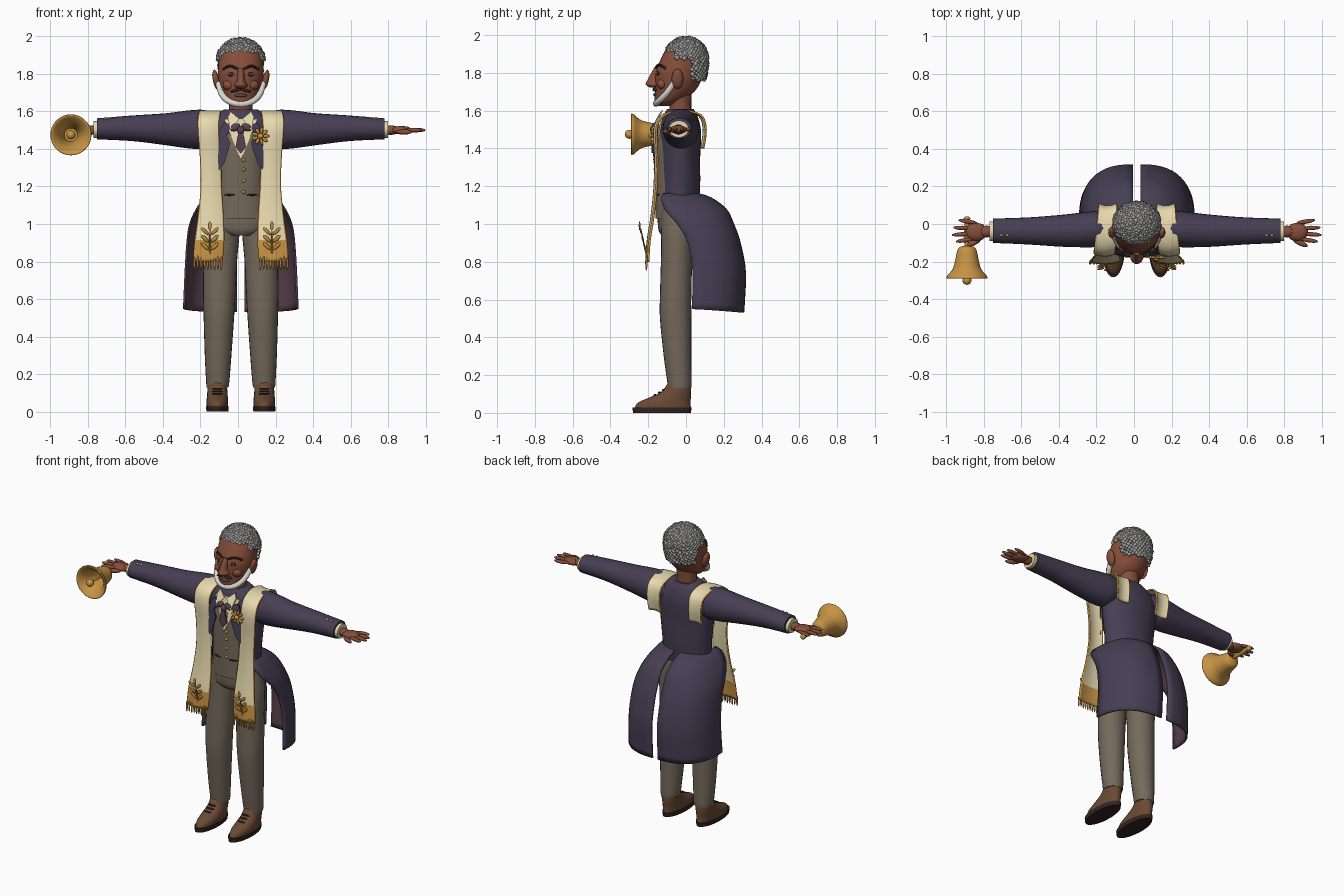
import bpy, bmesh, math, random
from mathutils import Matrix, Vector, Euler

random.seed(4)
if "Cube" in bpy.data.objects:
    bpy.data.objects.remove(bpy.data.objects["Cube"])
made = []


def material(name, *rgb):
    lin = [((c / 255 + .055) / 1.055) ** 2.4 for c in rgb] + [1]
    m = bpy.data.materials.new(name)
    m.use_nodes = True
    m.diffuse_color = lin
    m.node_tree.nodes["Principled BSDF"].inputs["Base Color"].default_value = lin
    return m


navy = material("navy cloth", 70, 63, 84)
plum = material("plum lining", 92, 66, 78)
cream = material("cream cloth", 232, 218, 175)
gold = material("gold", 198, 147, 68)
skin = material("brown skin", 134, 78, 58)
taupe = material("taupe wool", 116, 105, 91)
leather = material("shoe leather", 106, 74, 53)
dark = material("dark brown", 50, 36, 34)
grey = material("grey hair", 160, 159, 157)
white = material("white beard", 218, 216, 212)


def finish(name, bm, *mats):
    me = bpy.data.meshes.new(name)
    bm.to_mesh(me)
    bm.free()
    for m in mats:
        me.materials.append(m)
    ob = bpy.data.objects.new(name, me)
    bpy.context.collection.objects.link(ob)
    made.append(ob)
    return ob


def spline(rows, k=4):
    """Catmull-Rom resampling of rows of numbers."""
    out = []
    for i in range(len(rows) - 1):
        a, b, c, d = (rows[max(0, min(len(rows) - 1, i + j))] for j in (-1, 0, 1, 2))
        for s in range(k):
            t = s / k
            out.append([q + t / 2 * (r - p + t * (2 * p - 5 * q + 4 * r - w + t * (3 * (q - r) + w - p)))
                        for p, q, r, w in zip(a, b, c, d)])
    return out + [list(rows[-1])]


def loft(name, axis, rows, mat, n=24, k=4, caps=True):
    """Rows: position along the axis, then centre and radius on both other axes."""
    bm = bmesh.new()
    rings = []
    for t, ca, ra, cb, rb in spline(rows, k):
        ring = []
        for i in range(n):
            ang = math.tau * i / n
            co = [ca + ra * math.cos(ang), cb + rb * math.sin(ang)]
            co.insert("xyz".index(axis), t)
            ring.append(bm.verts.new(co))
        rings.append(ring)
    for lo, hi in zip(rings, rings[1:]):
        for i in range(n):
            bm.faces.new((lo[i], lo[(i + 1) % n], hi[(i + 1) % n], hi[i]))
    if caps:
        bm.faces.new(rings[0])
        bm.faces.new(rings[-1])
    bmesh.ops.recalc_face_normals(bm, faces=bm.faces)
    return finish(name, bm, mat)


def balls(name, items, mat, detail=2):
    """Ellipsoids given as location, scale and optional rotation."""
    bm = bmesh.new()
    for loc, scale, *rot in items:
        m = Matrix.LocRotScale(Vector(loc), Euler(rot[0] if rot else (0, 0, 0)), Vector(scale))
        bmesh.ops.create_icosphere(bm, subdivisions=detail, radius=1, matrix=m)
    return finish(name, bm, mat)


def sheet(name, rows, outward, mats, thick, rule=None):
    """Grid of points thickened inwards; outward(point) gives the outer direction."""
    bm = bmesh.new()
    grid = [[bm.verts.new(p) for p in row] for row in rows]
    for a, b in zip(grid, grid[1:]):
        for i in range(len(a) - 1):
            f = bm.faces.new((a[i], a[i + 1], b[i + 1], b[i]))
            if rule:
                f.material_index = rule(f.calc_center_median(), i)
    bm.normal_update()
    if sum(f.normal.dot(outward(f.calc_center_median())) for f in bm.faces) < 0:
        bmesh.ops.reverse_faces(bm, faces=bm.faces)
    ob = finish(name, bm, *mats)
    mod = ob.modifiers.new("thickness", "SOLIDIFY")
    mod.thickness, mod.offset = thick, -1
    return ob


def plate(name, pts, y, mat, s=1):
    """Thin chest panel bent around the body."""
    bm = bmesh.new()
    f = bm.faces.new([bm.verts.new((s * x, 0, z)) for x, z in pts])
    r = bmesh.ops.extrude_face_region(bm, geom=[f])
    for v in r["geom"]:
        if isinstance(v, bmesh.types.BMVert):
            v.co.y = .009
    for v in bm.verts:
        v.co.y += y + 1.5 * v.co.x ** 2 + max(0, v.co.z - 1.5) * .5
    bmesh.ops.triangulate(bm, faces=bm.faces)
    bmesh.ops.recalc_face_normals(bm, faces=bm.faces)
    return finish(name, bm, mat)


def tube(name, pts, r, mat):
    return balls(name, [(p, (r, r, r)) for p in spline(pts, 8)], mat)


# Body: coat, waistcoat, hips, neck
loft("coat_body", "z", [(1.08, 0, .165, -.04, .105), (1.2, 0, .168, -.033, .108), (1.35, 0, .185, -.033, .108),
     (1.48, 0, .2, -.03, .11), (1.56, 0, .17, -.03, .095), (1.61, 0, .09, -.03, .07)], navy, 32)
loft("waistcoat", "z", [(1.03, 0, .14, -.07, .092), (1.15, 0, .13, -.07, .092), (1.3, 0, .13, -.07, .092),
     (1.43, 0, .13, -.07, .088), (1.54, 0, .1, -.05, .08)], taupe, 32)
loft("trouser_hips", "z", [(.94, 0, .09, -.05, .08), (.98, 0, .16, -.05, .098), (1.1, 0, .168, -.05, .1)], taupe, 32)
loft("neck", "z", [(1.54, 0, .066, -.03, .062), (1.62, 0, .062, -.03, .058), (1.7, 0, .065, -.03, .06)], skin)
loft("shirt_collar", "z", [(1.54, 0, .085, -.035, .075), (1.6, 0, .07, -.032, .066)], cream)
plate("shirt_front", [(-.09, 1.56), (0, 1.34), (.09, 1.56)], -.174, cream)
plate("tie_tail", [(-.012, 1.49), (-.028, 1.41), (0, 1.375), (.028, 1.41), (.012, 1.49)], -.184, plum)
balls("tie_knot", [((0, -.175, 1.5), (.02, .016, .022))]
      + [((s * .03, -.168, 1.515), (.03, .012, .02), (0, s * .4, 0)) for s in (1, -1)], plum)
balls("waistcoat_buttons", [((.015, -.164, z), (.01, .008, .01)) for z in (1.17, 1.23, 1.29, 1.34)], gold)
balls("waistcoat_pockets", [((s * .06, -.152, 1.155), (.032, .006, .005), (0, 0, s * .3)) for s in (1, -1)], dark)

# Flower on the lapel
petals = [((.105 + .03 * math.cos(a), -.178, 1.468 + .03 * math.sin(a)), (.018, .008, .009), (0, -a, 0))
          for a in [math.tau * i / 9 for i in range(9)]]
balls("lapel_flower", petals + [((.105, -.185, 1.468), (.016, .014, .016))], gold)

# Head and face
loft("head", "z", [(1.625, 0, .03, -.11, .035), (1.65, 0, .07, -.095, .07), (1.7, 0, .1, -.06, .104),
     (1.76, 0, .118, -.042, .122), (1.81, 0, .122, -.035, .124), (1.88, 0, .117, -.02, .11),
     (1.94, 0, .095, -.005, .09), (1.975, 0, .04, 0, .04)], skin, 32)
loft("nose", "z", [(1.722, 0, .02, -.165, .025), (1.738, 0, .036, -.17, .043), (1.765, 0, .022, -.165, .038),
     (1.83, 0, .017, -.145, .022)], skin)
balls("cheeks", [((s * .062, -.125, 1.74), (.036, .03, .03)) for s in (1, -1)], skin)
balls("ears", [((s * .132, -.045, 1.768), (.018, .032, .056), (0, s * .2, 0)) for s in (1, -1)], skin)
balls("eyes", [((s * .048, -.146, 1.797), (.022, .012, .012)) for s in (1, -1)], dark)
balls("eye_whites", [((s * .048 + d, -.154, 1.798), (.006, .006, .005)) for s in (1, -1) for d in (-.011, .011)], white)
for s, side in ((1, "left"), (-1, "right")):
    tube(side + "_eyebrow", [(s * .025, -.158, 1.83), (s * .06, -.143, 1.842), (s * .092, -.11, 1.825)], .007, dark)
balls("moustache", [((s * .026, -.166, 1.712), (.032, .013, .008), (0, s * .25, 0)) for s in (1, -1)], dark)
balls("lips", [((0, -.162, 1.685), (.035, .012, .01))], plum)
tube("beard", [(s * x, y, z) for s, x, y, z in
     [(-1, .118, -.065, 1.745), (-1, .1, -.105, 1.69), (-1, .06, -.143, 1.652), (1, 0, -.158, 1.638),
      (1, .06, -.143, 1.652), (1, .1, -.105, 1.69), (1, .118, -.065, 1.745)]], .017, white)

# Curly hair on the crown and back of the skull
curls = []
for i in range(900):
    h = 1 - 2 * (i + .5) / 900
    r, a = math.sqrt(1 - h * h), i * 2.39996
    x, y = .122 * r * math.cos(a), .112 * r * math.sin(a)
    z = 1.868 + h * (.117 if h > 0 else .2)
    edge = 1.915 if y < -.06 else 1.875 if y < .03 else 1.765
    if z > edge:
        q = random.uniform(.009, .016)
        curls.append(((x, y, z), (q, q, q), (0, a, h)))
balls("curly_hair", curls, grey, 1)

# Parts in left and right pairs
for s, side in ((1, "left_"), (-1, "right_")):
    # Leg and shoe
    loft(side + "trouser_leg", "z", [(z, s * x, rx, y, ry) for z, x, rx, y, ry in
         [(.13, .124, .058, -.035, .062), (.16, .123, .062, -.035, .064), (.3, .121, .071, -.045, .073),
          (.5, .117, .081, -.055, .083), (.62, .115, .086, -.055, .083), (.8, .11, .09, -.05, .083),
          (.95, .103, .096, -.045, .086), (1.08, .09, .085, -.045, .085)]], taupe)
    foot = s * .125
    loft(side + "sole", "z", [(0, foot, .058, -.127, .153), (.028, foot, .061, -.127, .157)], dark, 32, 1)
    loft(side + "shoe", "z", [(.025, foot, .057, -.123, .149), (.055, foot, .058, -.115, .139), (.085, foot, .055, -.08, .106),
         (.115, foot, .053, -.05, .077), (.165, foot, .05, -.034, .058)], leather)
    balls(side + "laces", [((foot, y, z), (.03, .008, .005)) for y, z in ((-.165, .095), (-.14, .108), (-.12, .122))], dark)

    # Sleeve, cuff and hand
    loft(side + "sleeve", "x", [(s * x, y, ry, z, rz) for x, y, ry, z, rz in
         [(.11, -.02, .075, 1.515, .07), (.19, -.025, .095, 1.505, .102), (.27, -.03, .094, 1.504, .102),
          (.4, -.036, .085, 1.505, .085), (.58, -.037, .072, 1.51, .068), (.765, -.036, .065, 1.507, .056)]], navy)
    loft(side + "shirt_cuff", "x", [(s * x, -.038, .052, 1.503, .045) for x in (.74, .785)], cream, 24, 1)
    balls(side + "cuff_buttons", [((s * x, -.06, 1.562), (.009, .009, .008)) for x in (.69, .72)], gold)
    hand = [((s * .8, -.04, 1.5), (.05, .032, .026)), ((s * .855, -.042, 1.5), (.06, .05, .023))]
    for y, tip in ((.02, .95), (-.018, .978), (-.056, .985), (-.09, .965)):
        hand.append(((s * (tip - .05), y * .9 - .005, 1.5), (.052, .012, .012), (0, 0, s * (y + .035) * 3)))
    hand.append(((s * .87, -.1, 1.49), (.046, .015, .014), (0, 0, -s * .45)))
    balls(side + "hand", hand, skin)

    # Lapel and collar wing
    plate(side + "lapel", [(.05, 1.53), (.09, 1.54), (.125, 1.47), (.125, 1.28), (.09, 1.32), (.055, 1.43), (.075, 1.47)],
          -.183, navy, s)
    plate(side + "collar_wing", [(.008, 1.56), (.055, 1.5), (.07, 1.57), (.055, 1.6)], -.186, cream, s)

    # Coat tail with lining
    rows = []
    for z, xw, yb, yf in spline([(1.165, .15, .06, -.12), (1.14, .195, .135, -.13), (1.08, .24, .215, -.11),
                                 (1, .275, .255, -.045), (.9, .29, .29, .01), (.74, .3, .318, .035), (.55, .308, .308, .03)]):
        arc = [math.pi / 2 * i / 14 for i in range(15)]
        rows.append([(s * (.021 + (xw - .021) * math.sin(a) ** .8), yf + (yb - yf) * math.cos(a) ** .8 if a < 1.57 else yf,
                      z - .02 * math.cos(a) * (z < .6)) for a in arc])
    tail = sheet(side + "coat_tail", rows, lambda p: Vector((p.x, p.y, 0)), (navy, plum), .012)
    tail.modifiers[0].material_offset = 1

    # Stole over the shoulder, with gold border, band and fringe
    path = [(.085, 1.4, .15, .045), (.098, 1.5, .155, .045), (.07, 1.58, .155, .05), (-.04, 1.605, .16, .055),
            (-.135, 1.575, .17, .058), (-.172, 1.5, .173, .056), (-.168, 1.35, .162, .056), (-.172, 1.2, .158, .056),
            (-.187, 1.05, .16, .068), (-.208, .915, .167, .079), (-.216, .8, .176, .079)]
    rows = [[(s * (c + u * w), y + .012 * u * u, z) for u in (-1, -.9, -.4, 0, .4, .9, 1)]
            for y, z, c, w in spline(path)]
    sheet(side + "stole", rows, lambda p: p - Vector((p.x, -.05, 1.3)), (cream, gold), .01,
          lambda p, i: int(p.z < .915 or i in (0, 5)))
    balls(side + "fringe", [((s * (.104 + .018 * i), -.21, .79 + .004 * (i % 2)), (.006, .006, .038)) for i in range(9)], gold)

    # Leaf sprig on the stole
    def on_stole(x, z):
        return (s * .165 + x, -.2 - (z - .8) * .24, z)
    sprig = [(on_stole(0, .9), (.004, .004, .085), (.2, 0, 0)), (on_stole(0, .99), (.01, .005, .025))]
    for z in (.87, .91, .95):
        sprig += [(on_stole(d * .026, z + .012), (.011, .005, .028), (.2, d * .8, 0)) for d in (1, -1)]
    balls(side + "leaf_sprig", sprig, gold)

# Hand bell
bx, bz = -.905, 1.475
profile = [(-.15, .035), (-.2, .045), (-.25, .065), (-.285, .094), (-.29, .108), (-.275, .105),
           (-.24, .076), (-.19, .062), (-.15, .054), (-.125, .042), (-.115, .012)]
loft("bell", "y", [(y, bx, r, bz, r) for y, r in profile], gold, 36)
loft("bell_handle", "y", [(y, bx, r, bz + .01, r) for y, r in ((-.13, .012), (-.06, .015), (.01, .013), (.03, .018), (.04, .008))],
     gold, 16)
balls("clapper", [((bx, -.3, bz), (.024, .024, .024)), ((bx, -.22, bz), (.007, .08, .007))], gold, 3)

# Placement and shading
bpy.ops.object.select_all(action="DESELECT")
for ob in made:
    ob.location.x += .015
    ob.select_set(True)
bpy.context.view_layer.objects.active = made[0]
bpy.ops.object.shade_smooth_by_angle(angle=math.radians(45))
